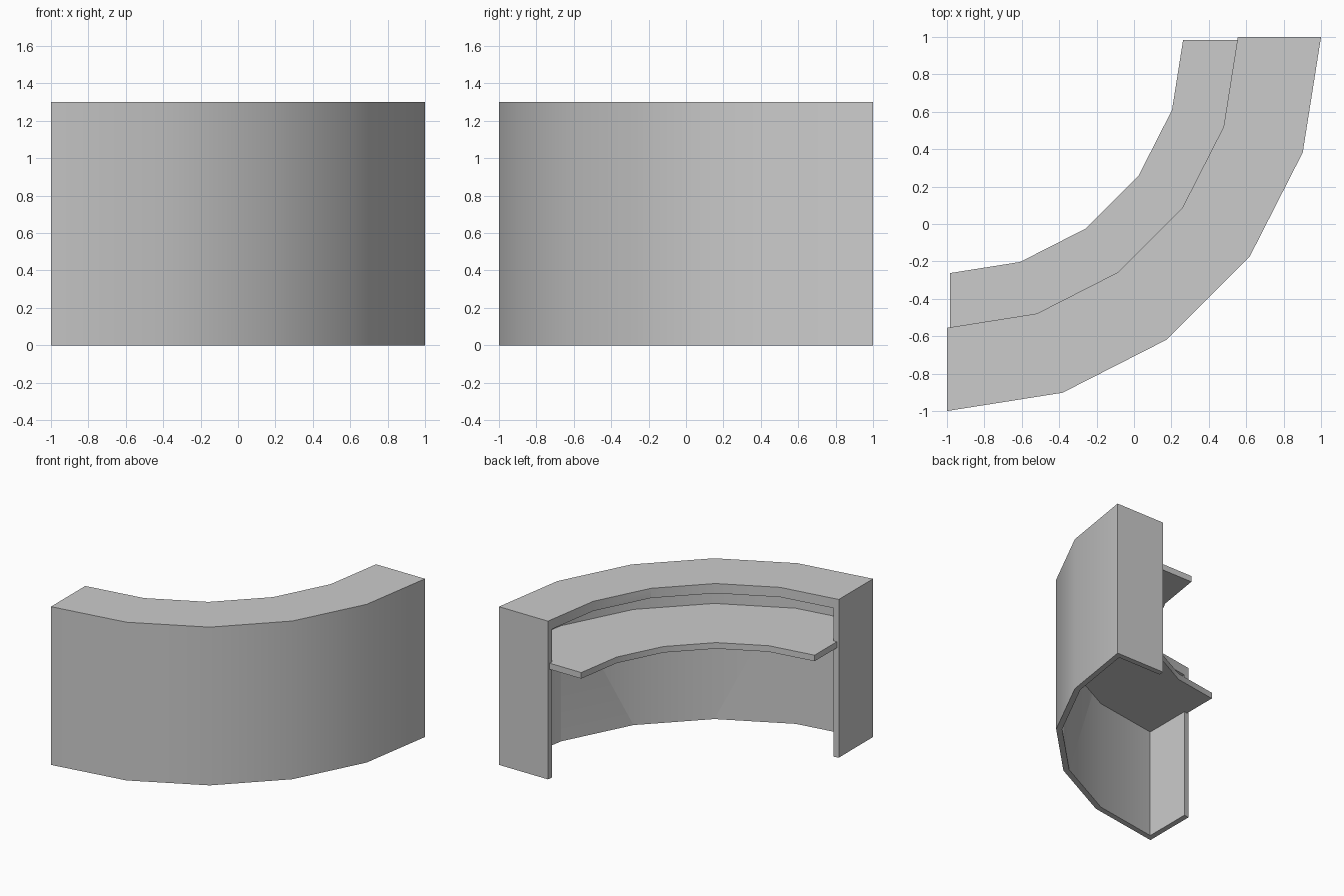
import bpy, bmesh
from math import cos, sin, tan, radians

STEPS = 5                       # straight segments in the quarter turn
STEP = radians(90 / STEPS)
CENTRE = (-1.0, 1.0)            # centre of the curve

cube = bpy.data.objects.get("Cube")
if cube:
    bpy.data.objects.remove(cube, do_unlink=True)

grey = bpy.data.materials.new("plain grey")
grey.use_nodes = True
colour = (0.6, 0.6, 0.6, 1)
grey.diffuse_color = colour
grey.node_tree.nodes["Principled BSDF"].inputs["Base Color"].default_value = colour


def arc(radius, inset):
    """Quarter-turn points, with both ends trimmed back along the end segments."""
    pts = [[radius * cos(i * STEP), radius * sin(i * STEP)] for i in range(STEPS + 1)]
    slip = inset * tan(STEP / 2)
    pts[0] = [radius - slip, inset]
    pts[-1] = [inset, radius - slip]
    return [(CENTRE[0] + x, CENTRE[1] - y) for x, y in pts]


def curved_block(name, inner, outer, bottom, top, inset=0.0):
    """Curved bar with a rectangular section."""
    bm = bmesh.new()
    rings = []
    for a, b in zip(arc(inner, inset), arc(outer, inset)):
        corners = [(*a, bottom), (*b, bottom), (*b, top), (*a, top)]
        rings.append([bm.verts.new(c) for c in corners])
    for r, s in zip(rings, rings[1:]):
        for k in range(4):
            n = (k + 1) % 4
            bm.faces.new((r[k], r[n], s[n], s[k]))
    bm.faces.new(rings[0])
    bm.faces.new(rings[-1])
    bmesh.ops.recalc_face_normals(bm, faces=bm.faces)
    mesh = bpy.data.meshes.new(name)
    bm.to_mesh(mesh)
    bm.free()
    mesh.materials.append(grey)
    obj = bpy.data.objects.new(name, mesh)
    bpy.context.collection.objects.link(obj)
    return obj


def activate(obj):
    bpy.ops.object.select_all(action='DESELECT')
    obj.select_set(True)
    bpy.context.view_layer.objects.active = obj


# Counter shell: front wall, end panels and thick top, hollowed from behind
shell = curved_block("counter_shell", 1.555, 2.0, 0.0, 1.3)
cavity = curved_block("cavity_cutter", 1.4, 1.955, -0.2, 1.22, inset=0.045)
cavity.hide_render = True
cut = shell.modifiers.new("hollow", 'BOOLEAN')
cut.operation = 'DIFFERENCE'
cut.solver = 'EXACT'
cut.object = cavity
activate(shell)
bpy.ops.object.modifier_apply(modifier=cut.name)
bpy.data.objects.remove(cavity, do_unlink=True)

# Work surface, let into the wall and end panels
desk = curved_block("work_surface", 1.265, 1.97, 0.9, 0.95, inset=0.015)

for obj in (shell, desk):
    activate(obj)
    bpy.ops.object.shade_smooth_by_angle(angle=radians(30))
